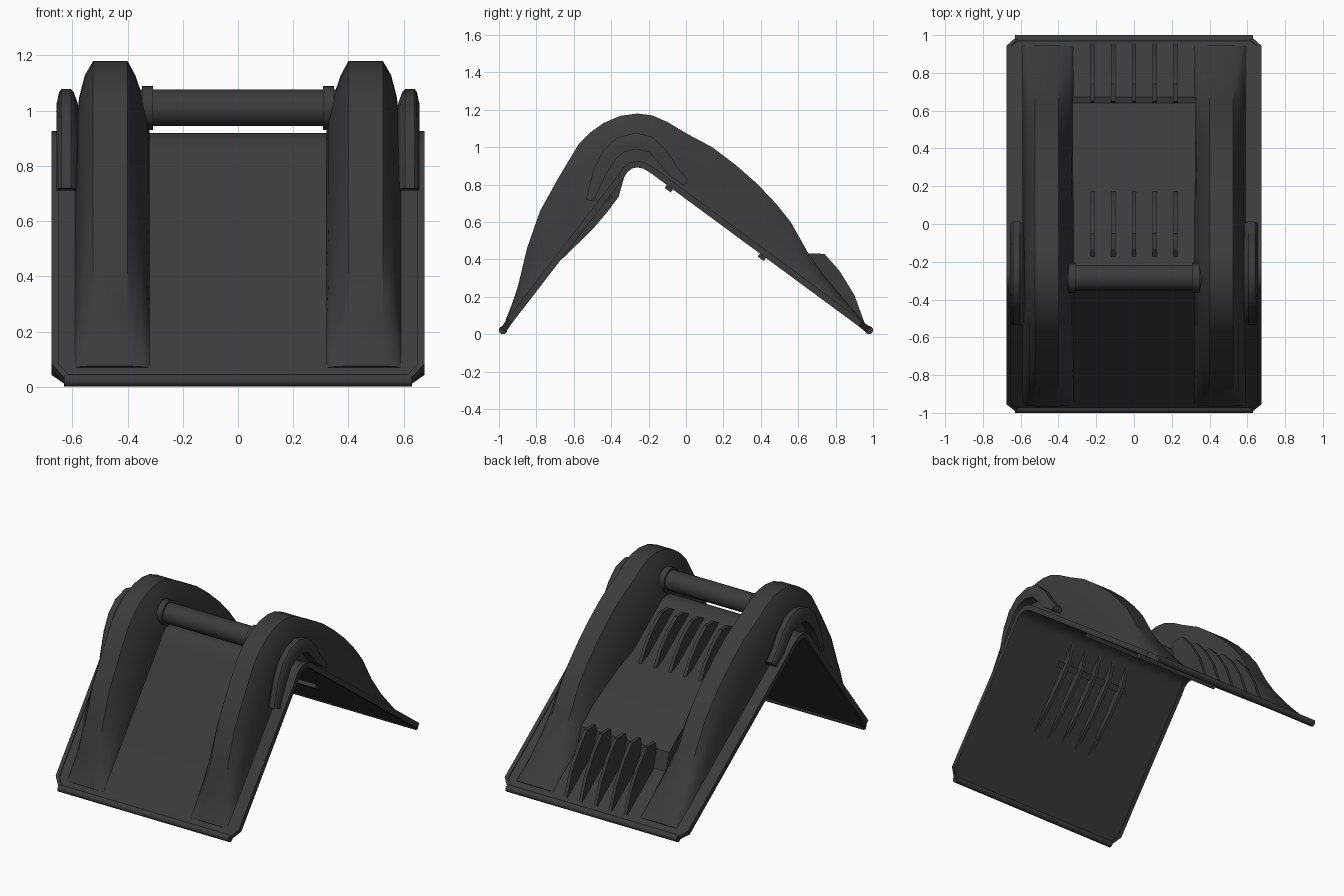
import bpy, bmesh, math
from mathutils import Vector

if "Cube" in bpy.data.objects:
    bpy.data.objects.remove(bpy.data.objects["Cube"])

rubber = bpy.data.materials.new("charcoal plastic")
rubber.diffuse_color = (0.044, 0.044, 0.044, 1)
rubber.use_nodes = True
rubber.node_tree.nodes["Principled BSDF"].inputs["Base Color"].default_value = rubber.diffuse_color


def finish(bm, name, angle=30):
    bmesh.ops.remove_doubles(bm, verts=bm.verts, dist=0.0005)
    bmesh.ops.recalc_face_normals(bm, faces=bm.faces)
    me = bpy.data.meshes.new(name)
    bm.to_mesh(me)
    bm.free()
    ob = bpy.data.objects.new(name, me)
    bpy.context.collection.objects.link(ob)
    me.materials.append(rubber)
    bpy.ops.object.select_all(action='DESELECT')
    ob.select_set(True)
    bpy.context.view_layer.objects.active = ob
    bpy.ops.object.shade_smooth_by_angle(angle=math.radians(angle))
    return ob


def loft(name, loops, angle=30):
    """Skin closed cross-sections of equal point count, capping the ends."""
    bm = bmesh.new()
    rings = [[bm.verts.new(p) for p in lp] for lp in loops]
    n = len(rings[0])
    for a, b in zip(rings, rings[1:]):
        for i in range(n):
            j = (i + 1) % n
            bm.faces.new((a[i], a[j], b[j], b[i]))
    bm.faces.new(rings[0])
    bm.faces.new(rings[-1])
    return finish(bm, name, angle)


def slab(name, profile, x0, x1):
    """Extrude a side profile (y, z) from x0 to x1."""
    return loft(name, [[(x, y, z) for y, z in profile] for x in (x0, x1)])


def rod(name, y, z, half, r, x=0, sides=24):
    ring = [(y + r * math.cos(k * math.tau / sides), z + r * math.sin(k * math.tau / sides))
            for k in range(sides)]
    return slab(name, ring, x - half, x + half)


def normals(path):
    out = []
    for i in range(len(path)):
        a, b = path[max(i - 1, 0)], path[min(i + 1, len(path) - 1)]
        t = (Vector(b) - Vector(a)).normalized()
        out.append(Vector((-t.y, t.x)))
    return out


# Folded plate: upper surface path as (y, z)
fold = [(-0.985, 0.03), (-0.95, 0.08), (-0.36, 0.845), (-0.335, 0.885), (-0.30, 0.912),
        (-0.26, 0.92), (-0.22, 0.912), (-0.18, 0.89), (0.94, 0.065), (0.98, 0.033)]
widths = [0.61] + [0.655] * (len(fold) - 2) + [0.61]
norms = normals(fold)


def strip(name, inner, outer, up, down):
    loops = []
    for p, n, a, b in zip(fold, norms, inner, outer):
        t, u = Vector(p) + n * up, Vector(p) - n * down
        loops.append([(a, *t), (b, *t), (b, *u), (a, *u)])
    return loft(name, loops)


strip("folded_plate", [-w for w in widths], widths, 0, 0.024)
for s, side in ((1, "right"), (-1, "left")):
    strip("edge_rim_" + side, [s * (w - 0.005) for w in widths],
          [s * (w + 0.02) for w in widths], 0.006, 0.028)

# Rounded beads along both toes
rod("front_toe_bead", -0.978, 0.022, 0.63, 0.022)
rod("back_toe_bead", 0.978, 0.022, 0.63, 0.022)


def foot(p):
    """Closest point on the fold below a crest point."""
    best = None
    for a, b in zip(fold, fold[1:]):
        a, b = Vector(a), Vector(b)
        d = b - a
        t = max(0, min(1, (p - a).dot(d) / d.length_squared))
        q = a + d * t
        if best is None or (p - q).length < (p - best).length:
            best = q
    return best


# Tall arched ridges: crest path and cross-section (x, share of height)
crest = [(-0.965, 0.075), (-0.935, 0.15), (-0.90, 0.25), (-0.85, 0.46), (-0.78, 0.66), (-0.68, 0.84),
         (-0.575, 1.015), (-0.51, 1.08), (-0.44, 1.13), (-0.35, 1.168), (-0.26, 1.18),
         (-0.18, 1.17), (-0.10, 1.135), (0.0, 1.075), (0.14, 1.0), (0.26, 0.91),
         (0.38, 0.805), (0.48, 0.70), (0.56, 0.60), (0.65, 0.44), (0.73, 0.325), (0.83, 0.205),
         (0.945, 0.07)]
section = [(0.32, -0.03), (0.328, 0.25), (0.345, 0.5), (0.372, 0.8), (0.40, 1),
           (0.525, 1), (0.555, 0.8), (0.575, 0.5), (0.583, 0.25), (0.592, -0.03)]
for s, side in ((1, "right"), (-1, "left")):
    loops = []
    for c in crest:
        c = Vector(c)
        f = foot(c)
        loops.append([(s * x, *(f + (c - f) * h)) for x, h in section])
    loft("arched_ridge_" + side, loops, 25)

    # Side hook arching over the fold, rounded at its crown
    outer = [(-0.535, 0.72), (-0.495, 0.88), (-0.445, 0.98), (-0.37, 1.05), (-0.27, 1.078),
             (-0.18, 1.055), (-0.10, 0.98), (-0.05, 0.90), (0.012, 0.825)]
    inner = [(-0.495, 0.71), (-0.43, 0.85), (-0.38, 0.93), (-0.33, 0.975), (-0.27, 0.99),
             (-0.20, 0.975), (-0.14, 0.91), (-0.09, 0.85), (-0.01, 0.795)]
    loops = []
    for o, i in zip(outer, inner):
        o, i = Vector(o), Vector(i)
        m = o.lerp(i, 0.6)
        k = o.lerp(i, 0.12)
        loops.append([(s * x, *p) for x, p in ((0.57, i), (0.58, m), (0.595, k), (0.605, o),
                                               (0.64, o), (0.648, k), (0.657, m), (0.657, i))])
    loft("side_hook_" + side, loops)
    rod("handle_collar_" + side, -0.285, 1.01, 0.02, 0.08, s * 0.327)

# Handle bar between the ridges
rod("handle_bar", -0.285, 1.01, 0.36, 0.066)

# Raised panel on the long leg
slab("raised_panel", [(0.10, 0.684), (0.25, 0.62), (0.40, 0.545), (0.53, 0.47), (0.64, 0.385),
                      (0.672, 0.27), (0.64, 0.275), (0.12, 0.66)], -0.325, 0.325)


def rib(name, profile, x):
    """Thin fin, narrower at its free edge than at its root."""
    slab(name, profile, x - 0.011, x + 0.011)


# Three rows of five ribs
upper = [(-0.18, 0.88), (-0.13, 0.91), (-0.05, 0.91), (0.04, 0.84), (0.12, 0.745),
         (0.185, 0.63), (0.15, 0.63)]
lower = [(0.62, 0.29), (0.65, 0.432), (0.74, 0.43), (0.82, 0.34), (0.90, 0.21), (0.955, 0.06),
         (0.93, 0.06)]
under = [(-0.33, 0.875), (-0.325, 0.86), (-0.36, 0.735), (-0.42, 0.655), (-0.50, 0.56),
         (-0.65, 0.415), (-0.76, 0.31), (-0.75, 0.33)]
for k in range(5):
    x = (k - 2) * 0.11
    rib(f"upper_rib_{k + 1}", upper, x)
    rib(f"lower_rib_{k + 1}", lower, x)
    rib(f"under_rib_{k + 1}", under, x)


def cross_bar(name, y, z, slope, half):
    d = Vector((math.cos(slope), math.sin(slope))) * 0.02
    n = Vector((-d.y, d.x)) * 0.9
    c = Vector((y, z))
    slab(name, [tuple(c + d + n), tuple(c - d + n), tuple(c - d - n), tuple(c + d - n)],
         -half, half)


# Cross bars on the undersides
cross_bar("under_bar_top", -0.087, 0.785, -0.635, 0.3)
cross_bar("under_bar_low", 0.41, 0.418, -0.635, 0.3)
cross_bar("under_bar_front", -0.42, 0.735, 0.914, 0.27)
